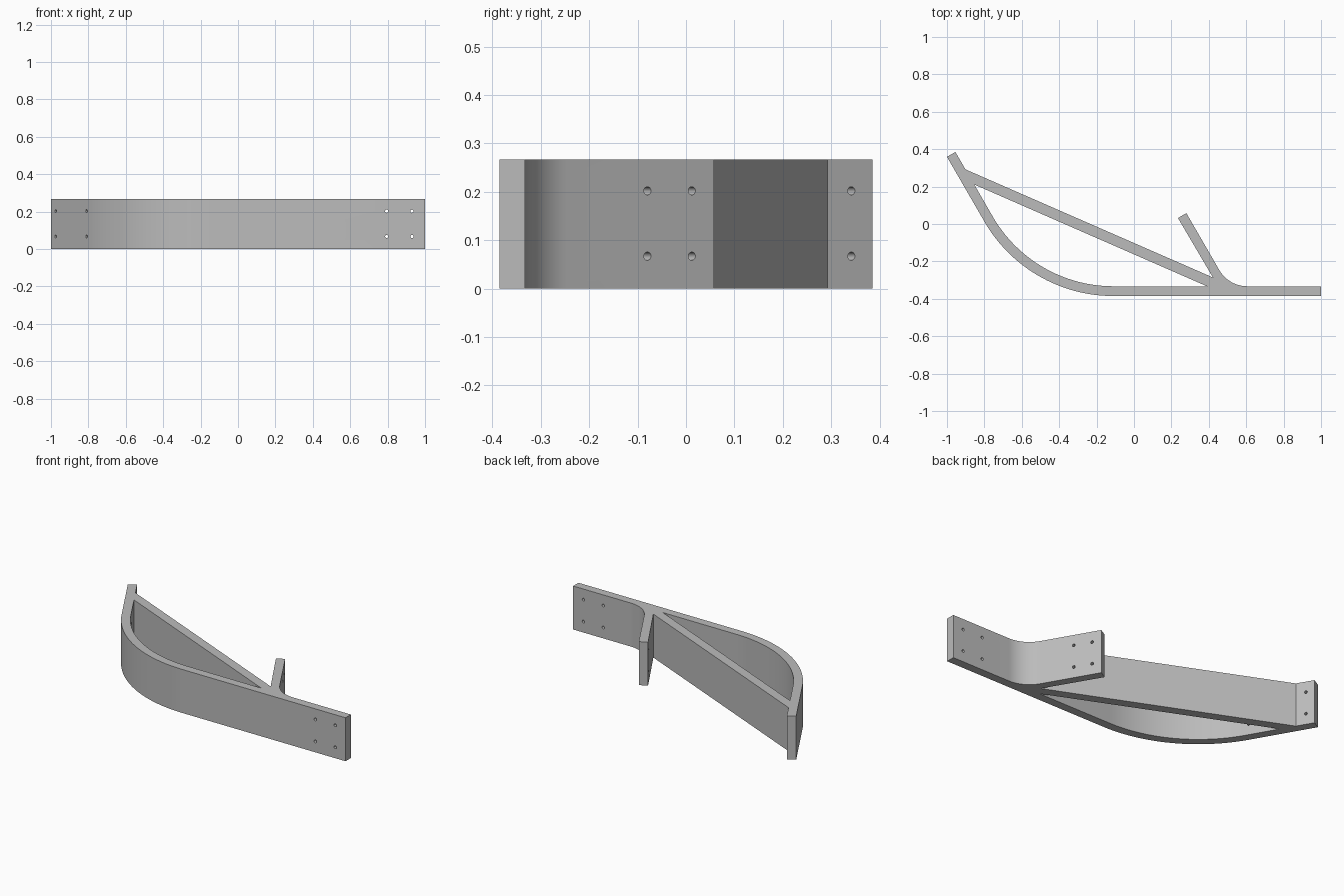
import bpy
import bmesh
from math import cos, sin, radians
from mathutils import Matrix, Vector

HEIGHT = 0.267
WALL = 0.052
ARM = Vector((-0.5, 0.866, 0))      # direction of both slanted arms
ARM_SIDE = Vector((0.866, 0.5, 0))  # across both slanted arms
HOLE_RADIUS = 0.0085

cube = bpy.data.objects.get("Cube")
if cube:
    bpy.data.objects.remove(cube, do_unlink=True)


def arc(cx, cy, r, start, end, steps):
    angles = [radians(start + (end - start) * i / steps) for i in range(steps + 1)]
    return [(cx + r * cos(a), cy + r * sin(a)) for a in angles]


def add_loop(bm, points):
    verts = [bm.verts.new((x, y, 0)) for x, y in points]
    return [bm.edges.new((v, verts[i - 1])) for i, v in enumerate(verts)]


def make_object(name, bm):
    mesh = bpy.data.meshes.new(name)
    bm.to_mesh(mesh)
    bm.free()
    obj = bpy.data.objects.new(name, mesh)
    bpy.context.collection.objects.link(obj)
    return obj


grey = bpy.data.materials.new("plain grey")
grey.use_nodes = True
grey.diffuse_color = (0.5, 0.5, 0.5, 1)
grey.node_tree.nodes["Principled BSDF"].inputs["Base Color"].default_value = (0.5, 0.5, 0.5, 1)

# Bracket outline: straight rail, curved arm, brace and slanted stub
bend = (-0.11, 0.412)
outer_radius = 0.797
outline = [(1, -0.385), (1, -0.333)]
outline += arc(0.606, -0.16, 0.173, 270, 210, 16)
outline += [(0.28, 0.058), (0.235, 0.032), (0.422, -0.286)]
outline += [(-0.901, 0.292), (-0.955, 0.385), (-1, 0.359)]
outline += arc(*bend, outer_radius, 210, 270, 32)

# Opening between the brace and the curved arm
opening = [(0.39, -0.333), (-0.854, 0.211)]
opening += arc(*bend, outer_radius - WALL, 210, 270, 32)

bm = bmesh.new()
edges = add_loop(bm, outline) + add_loop(bm, opening)
bmesh.ops.triangle_fill(bm, edges=edges, use_beauty=True, normal=(0, 0, 1))
raised = bmesh.ops.extrude_face_region(bm, geom=bm.faces[:])["geom"]
bmesh.ops.translate(bm, vec=(0, 0, HEIGHT),
                    verts=[g for g in raised if isinstance(g, bmesh.types.BMVert)])
bmesh.ops.recalc_face_normals(bm, faces=bm.faces[:])
bracket = make_object("bracket", bm)
bracket.data.materials.append(grey)

# Screw holes: pairs through the rail, the stub and the curved arm
rail_axis = Vector((0, 1, 0))
holes = [(Vector((x, -0.359, 0)), rail_axis) for x in (0.795, 0.93)]
stub_end = Vector((0.2575, 0.045, 0))
holes += [(stub_end - ARM * d, ARM_SIDE) for d in (0.053, 0.159)]
arm_end = Vector((-0.9775, 0.372, 0))
holes += [(arm_end - ARM * d, ARM_SIDE) for d in (0.05, 0.38)]

bm = bmesh.new()
for centre, axis in holes:
    turn = axis.to_track_quat('Z', 'Y').to_matrix().to_4x4()
    for z in (0.067, 0.202):
        place = Matrix.Translation(centre + Vector((0, 0, z)))
        bmesh.ops.create_cone(bm, cap_ends=True, segments=24, radius1=HOLE_RADIUS,
                              radius2=HOLE_RADIUS, depth=WALL * 1.5, matrix=place @ turn)
cutter = make_object("hole_cutter", bm)
cutter.data.materials.append(grey)
cutter.hide_render = True

drill = bracket.modifiers.new("screw holes", 'BOOLEAN')
drill.operation = 'DIFFERENCE'
drill.solver = 'EXACT'
drill.object = cutter

bpy.ops.object.select_all(action='DESELECT')
bracket.select_set(True)
bpy.context.view_layer.objects.active = bracket
bpy.ops.object.modifier_apply(modifier=drill.name)
bpy.data.objects.remove(cutter, do_unlink=True)
bpy.ops.object.shade_smooth_by_angle(angle=radians(30))
